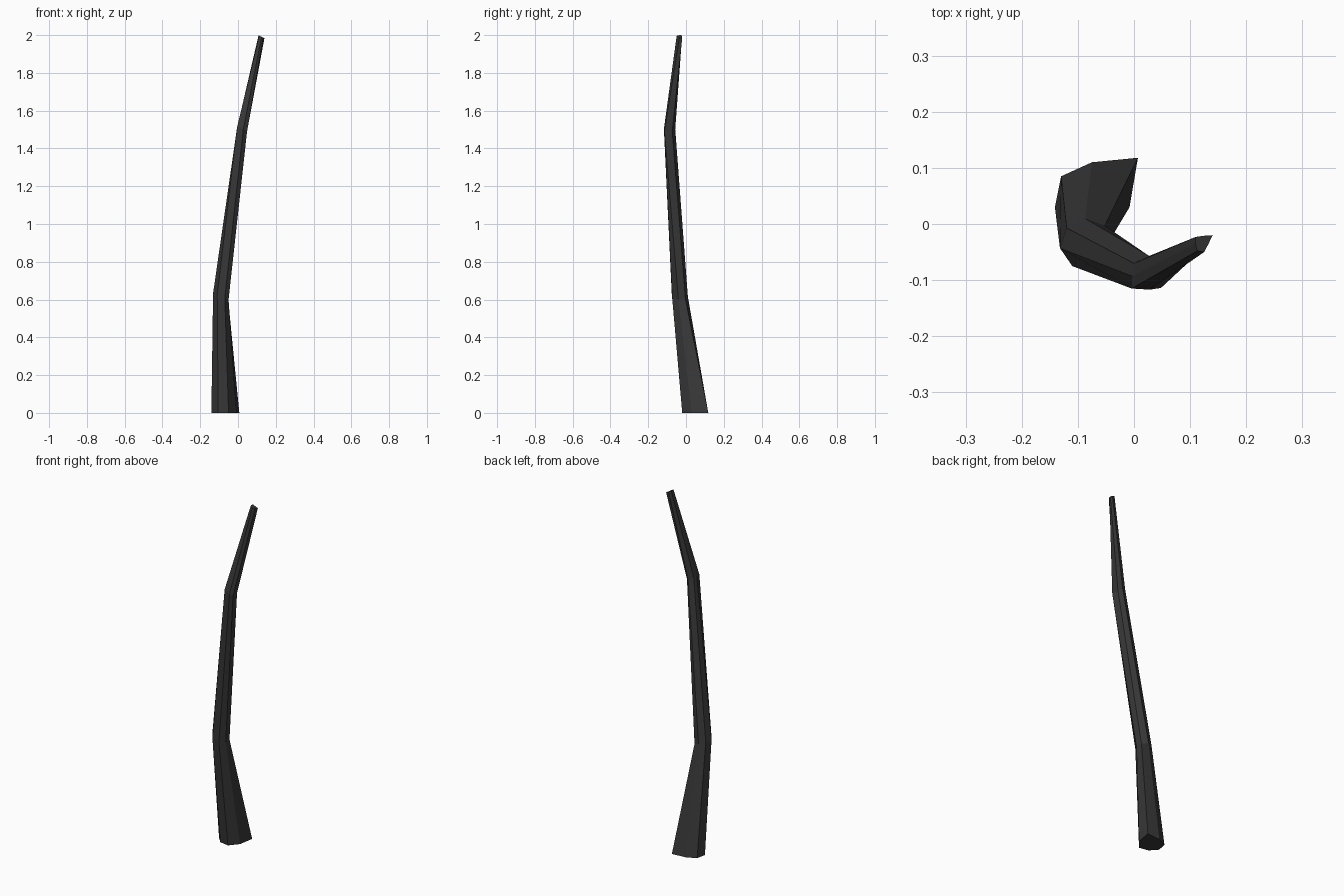
import bpy, bmesh

if "Cube" in bpy.data.objects:
    bpy.data.objects.remove(bpy.data.objects["Cube"])

# Cross-sections of the bent, tapering stem: (base height, tilt along x, outline)
rings = [
    (0.0, 0.0, [(0.007, 0.118), (-0.075, 0.11), (-0.13, 0.085), (-0.141, 0.03),
                (-0.105, -0.01), (-0.05, -0.02), (-0.008, 0.03)]),
    (0.615, -0.4, [(-0.052, -0.003), (-0.087, 0.01), (-0.12, -0.007), (-0.132, -0.043),
                   (-0.11, -0.075), (-0.07, -0.073), (-0.05, -0.04)]),
    (1.505, -0.5, [(0.045, -0.073), (0.027, -0.057), (0.0, -0.07), (-0.003, -0.093),
                   (-0.004, -0.115), (0.028, -0.117), (0.048, -0.114)]),
    (1.993, -0.5, [(0.14, -0.02), (0.125, -0.021), (0.11, -0.023), (0.109, -0.035),
                   (0.113, -0.048), (0.125, -0.05), (0.133, -0.035)]),
]

# Loft between rings and cap both ends
bm = bmesh.new()
loops = []
for z, tilt, pts in rings:
    cx = sum(p[0] for p in pts) / len(pts)
    loops.append([bm.verts.new((x, y, z + tilt * (x - cx))) for x, y in pts])
for a, b in zip(loops, loops[1:]):
    n = len(a)
    for i in range(n):
        j = (i + 1) % n
        bm.faces.new((a[i], a[j], b[j], b[i]))
bm.faces.new(loops[0][::-1])
bm.faces.new(loops[-1])
bmesh.ops.recalc_face_normals(bm, faces=bm.faces[:])

mesh = bpy.data.meshes.new("bent_stem")
bm.to_mesh(mesh)
bm.free()
stem = bpy.data.objects.new("bent_stem", mesh)
bpy.context.collection.objects.link(stem)

# Dark charcoal finish
mat = bpy.data.materials.new("charcoal")
mat.diffuse_color = (0.04, 0.04, 0.04, 1)
mat.use_nodes = True
mat.node_tree.nodes["Principled BSDF"].inputs["Base Color"].default_value = mat.diffuse_color
mesh.materials.append(mat)
